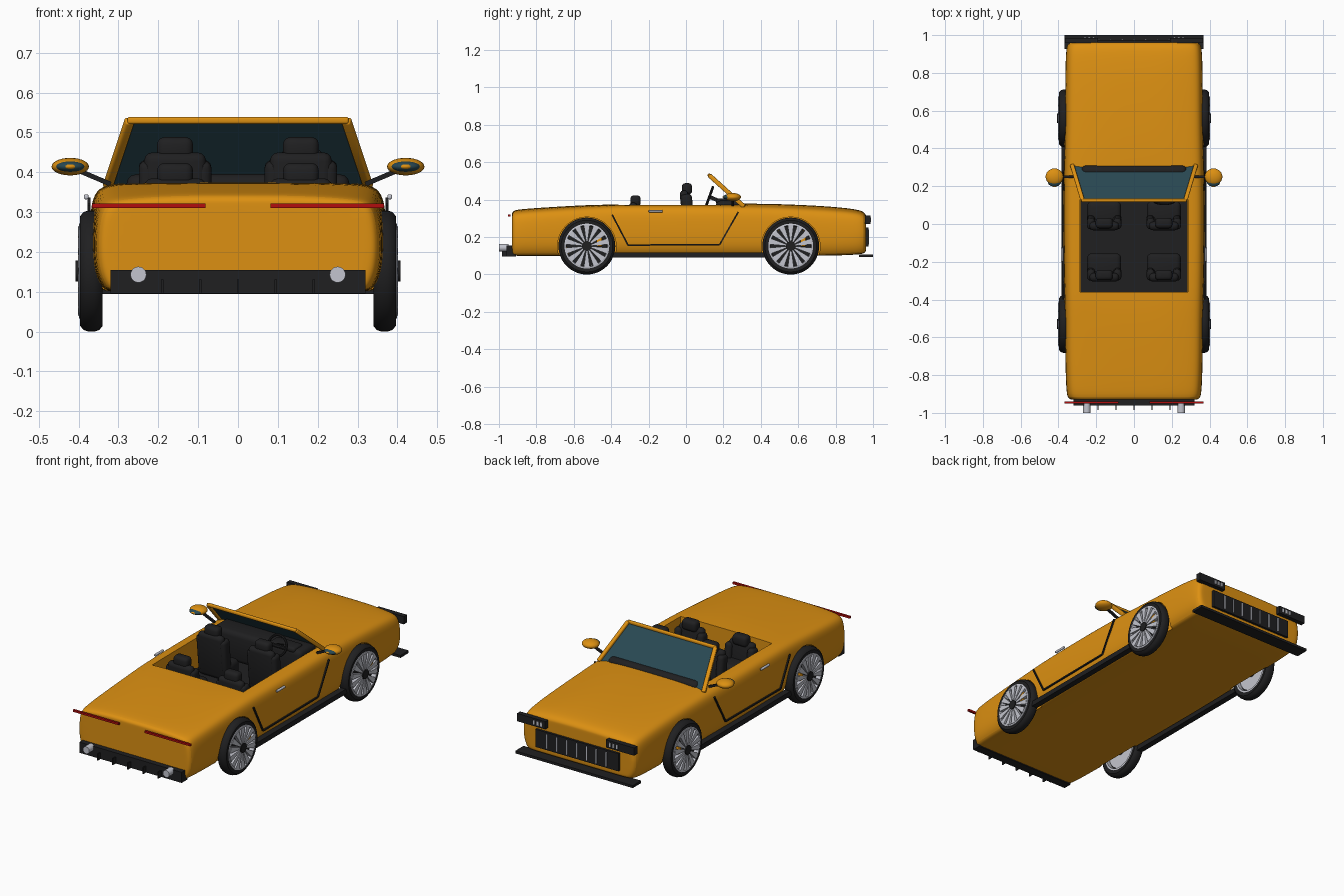
import bpy, bmesh, math
from mathutils import Vector, Matrix

if "Cube" in bpy.data.objects:
    bpy.data.objects.remove(bpy.data.objects["Cube"])


def material(name, rgb):
    m = bpy.data.materials.new(name)
    m.diffuse_color = (*rgb, 1)
    m.use_nodes = True
    m.node_tree.nodes["Principled BSDF"].inputs["Base Color"].default_value = m.diffuse_color
    return m


AMBER = material("amber_paint", (0.72, 0.28, 0.006))
BLACK = material("black_trim", (0.014, 0.014, 0.015))
SILVER = material("silver_metal", (0.55, 0.56, 0.62))
RED = material("red_lamp", (0.45, 0.004, 0.004))
GLASS = material("dark_glass", (0.022, 0.065, 0.085))


def finish(name, bm, mat, smooth=True):
    bmesh.ops.recalc_face_normals(bm, faces=bm.faces)
    me = bpy.data.meshes.new(name)
    bm.to_mesh(me)
    bm.free()
    ob = bpy.data.objects.new(name, me)
    bpy.context.collection.objects.link(ob)
    me.materials.append(mat)
    bpy.ops.object.select_all(action='DESELECT')
    ob.select_set(True)
    bpy.context.view_layer.objects.active = ob
    if smooth:
        bpy.ops.object.shade_smooth_by_angle(angle=math.radians(40))
    return ob


def box(name, c, s, mat, bevel=0.0, rot=None):
    bm = bmesh.new()
    bmesh.ops.create_cube(bm, size=1)
    bmesh.ops.scale(bm, vec=s, verts=bm.verts)
    if bevel:
        bmesh.ops.bevel(bm, geom=bm.edges[:], offset=bevel, segments=3, profile=0.5, affect='EDGES')
    if rot:
        bmesh.ops.transform(bm, matrix=rot, verts=bm.verts)
    bmesh.ops.translate(bm, vec=c, verts=bm.verts)
    return finish(name, bm, mat, bool(bevel))


def bar(name, p, q, w, t, mat, bevel=0.0):
    p, q = Vector(p), Vector(q)
    rot = (q - p).to_track_quat('Z', 'X').to_matrix().to_4x4()
    return box(name, (p + q) / 2, (w, t, (q - p).length), mat, bevel, rot)


def cylinder(name, c, r, depth, axis, mat, seg=32):
    bm = bmesh.new()
    bmesh.ops.create_cone(bm, cap_ends=True, segments=seg, radius1=r, radius2=r, depth=depth)
    rot = Matrix.Rotation(math.pi / 2, 4, 'Y' if axis == 'X' else 'X')
    bmesh.ops.transform(bm, matrix=Matrix.Translation(c) @ rot, verts=bm.verts)
    return finish(name, bm, mat)


def ellipsoid(name, c, s, mat):
    bm = bmesh.new()
    bmesh.ops.create_uvsphere(bm, u_segments=24, v_segments=14, radius=1)
    bmesh.ops.scale(bm, vec=s, verts=bm.verts)
    bmesh.ops.translate(bm, vec=c, verts=bm.verts)
    return finish(name, bm, mat)


def lathe(name, profile, c, side, mat, seg=48):
    """Closed (radius, x) profile turned about the x axis."""
    bm = bmesh.new()
    rings = []
    for i in range(seg):
        a = 2 * math.pi * i / seg
        rings.append([bm.verts.new((c[0] + side * x, c[1] + r * math.cos(a), c[2] + r * math.sin(a)))
                      for r, x in profile])
    n = len(profile)
    for i in range(seg):
        A, B = rings[i], rings[(i + 1) % seg]
        for j in range(n):
            bm.faces.new((A[j], A[(j + 1) % n], B[(j + 1) % n], B[j]))
    return finish(name, bm, mat)


# Body shell: stations of (y, half width, shoulder z, crown z, bottom z)
stations = [(-0.93, .335, .318, .328, .105), (-0.922, .352, .33, .343, .10), (-0.88, .36, .338, .35, .10),
            (-0.7, .365, .35, .362, .10), (-0.5, .366, .362, .373, .10), (-0.36, .37, .37, .374, .10),
            (0.0, .375, .37, .373, .10), (0.3, .372, .368, .38, .10), (0.5, .366, .362, .377, .10),
            (0.75, .365, .35, .366, .10), (0.91, .362, .336, .35, .105), (0.952, .354, .322, .335, .112),
            (0.962, .335, .305, .318, .125)]


def section(w, zs, zc, zb):
    half = [(0.5 * w, zb), (0.88 * w, zb), (0.93 * w, zb + .006), (0.985 * w, zb + .045), (w, zb + .10),
            (0.995 * w, zs - .08), (0.975 * w, zs - .03), (0.92 * w, zs - .005), (0.8 * w, zs + .004), (0.45 * w, zc)]
    return [(0, zb)] + half + [(0, zc)] + [(-x, z) for x, z in reversed(half)]


bm = bmesh.new()
rings = [[bm.verts.new((x, y, z)) for x, z in section(w, zs, zc, zb)] for y, w, zs, zc, zb in stations]
n = len(rings[0])
for A, B in zip(rings, rings[1:]):
    for j in range(n):
        bm.faces.new((A[j], A[(j + 1) % n], B[(j + 1) % n], B[j]))
for end in (rings[0], rings[-1]):
    mid = [bm.verts.new((v.co.x * 0.93, v.co.y, 0.22 + (v.co.z - 0.22) * 0.93)) for v in end]
    for j in range(n):
        bm.faces.new((end[j], end[(j + 1) % n], mid[(j + 1) % n], mid[j]))
    bm.faces.new(mid)
body = finish("body", bm, AMBER)
sub = body.modifiers.new("smooth", 'SUBSURF')
sub.levels = sub.render_levels = 2

# Cockpit opening and wheel arches
cutters = [box("cockpit_cutter", (0, -0.03, 0.44), (0.57, 0.66, 0.56), AMBER)]
for s in (-1, 1):
    for y in (-0.53, 0.56):
        cutters.append(cylinder("arch_cutter", (s * 0.41, y, 0.15), 0.157, 0.17, 'X', AMBER, 48))
for c in cutters:
    m = body.modifiers.new("cut", 'BOOLEAN')
    m.operation, m.object, m.solver = 'DIFFERENCE', c, 'EXACT'
bpy.ops.object.select_all(action='DESELECT')
body.select_set(True)
bpy.context.view_layer.objects.active = body
for m in [m.name for m in body.modifiers]:
    bpy.ops.object.modifier_apply(modifier=m)
for c in cutters:
    bpy.data.objects.remove(c)
bpy.ops.object.shade_smooth_by_angle(angle=math.radians(40))

# Cabin floor, dashboard and steering wheel
box("cabin_floor", (0, -0.03, 0.18), (0.568, 0.658, 0.04), BLACK)
box("dashboard", (0, 0.235, 0.31), (0.56, 0.15, 0.17), BLACK, 0.025)
box("instrument_hood", (0.16, 0.2, 0.39), (0.16, 0.08, 0.03), BLACK, 0.012)
bpy.ops.mesh.primitive_torus_add(major_radius=0.055, minor_radius=0.007, major_segments=32, minor_segments=8,
                                 location=(0.16, 0.125, 0.415), rotation=(math.radians(70), 0, 0))
wheel = bpy.context.object
wheel.name = "steering_wheel"
wheel.data.materials.append(BLACK)
bpy.ops.object.shade_smooth_by_angle()
bar("steering_column", (0.16, 0.125, 0.415), (0.16, 0.21, 0.38), 0.02, 0.02, BLACK)
bar("steering_spoke", (0.108, 0.125, 0.415), (0.212, 0.125, 0.415), 0.012, 0.012, BLACK)

# Seats
for s in (-1, 1):
    x = s * 0.158
    for row, y, top in (("front", 0.0, 0.45), ("rear", -0.275, 0.385)):
        lean = Matrix.Rotation(math.radians(6), 4, 'X')
        box(row + "_seat_cushion", (x, y + 0.055, 0.24), (0.18, 0.13, 0.09), BLACK, 0.025)
        box(row + "_seat_back", (x, y, (top + 0.2) / 2), (0.155, 0.045, top - 0.2), BLACK, 0.02, lean)
        for k in (-1, 1):
            box(row + "_seat_bolster", (x + k * 0.07, y + 0.012, (top + 0.18) / 2),
                (0.042, 0.06, top - 0.22), BLACK, 0.018, lean)
        box(row + "_headrest", (x, y + 0.005, top + 0.008), (0.09, 0.055, 0.06), BLACK, 0.018)

# Windscreen and its frame
corner = {(s, t): (s * (0.272 if t else 0.328), 0.125 if t else 0.312, 0.53 if t else 0.362)
          for s in (-1, 1) for t in (0, 1)}
bm = bmesh.new()
bm.faces.new([bm.verts.new(corner[k]) for k in ((-1, 0), (1, 0), (1, 1), (-1, 1))])
bmesh.ops.solidify(bm, geom=bm.faces[:], thickness=0.005)
finish("windscreen", bm, GLASS, False)
bar("windscreen_top_rail", (-0.278, 0.125, 0.53), (0.278, 0.125, 0.53), 0.018, 0.018, AMBER, 0.006)
for s in (-1, 1):
    bar("windscreen_pillar", corner[s, 0], corner[s, 1], 0.022, 0.022, AMBER, 0.005)

for s in (-1, 1):
    # Mirrors
    ellipsoid("mirror_shell", (s * 0.421, 0.25, 0.414), (0.047, 0.044, 0.022), AMBER)
    ellipsoid("mirror_glass", (s * 0.421, 0.225, 0.414), (0.036, 0.0275, 0.014), GLASS)
    ellipsoid("mirror_badge", (s * 0.421, 0.215, 0.414), (0.02, 0.02, 0.009), AMBER)
    bar("mirror_arm", (s * 0.32, 0.25, 0.37), (s * 0.395, 0.25, 0.402), 0.012, 0.012, BLACK)
    # Sills, door seams and handles
    box("side_sill", (s * 0.368, 0.01, 0.104), (0.034, 0.84, 0.028), BLACK)
    seam = [(-0.395, 0.32), (-0.31, 0.157), (0.18, 0.16), (0.28, 0.335)]
    for (y0, z0), (y1, z1) in zip(seam, seam[1:]):
        bar("door_seam", (s * 0.374, y0, z0), (s * 0.374, y1, z1), 0.008, 0.008, BLACK)
    box("door_handle", (s * 0.381, -0.162, 0.338), (0.012, 0.075, 0.012), SILVER, 0.004)
    # Lamps and exhausts
    box("tail_lamp", (s * 0.224, -0.945, 0.316), (0.286, 0.012, 0.011), RED)
    box("headlamp", (s * 0.278, 0.972, 0.293), (0.176, 0.028, 0.044), BLACK)
    for k in range(3):
        box("headlamp_led", (s * (0.215 + 0.022 * k), 0.987, 0.293), (0.011, 0.004, 0.022), SILVER)
    cylinder("exhaust", (s * 0.25, -0.975, 0.143), 0.02, 0.05, 'Y', SILVER, 20)

    # Wheels
    for y in (-0.53, 0.56):
        c = (s * 0.368, y, 0.152)
        lathe("tyre", [(.118, -.026), (.138, -.028), (.148, -.02), (.152, -.008), (.152, .008), (.148, .02),
                       (.138, .028), (.118, .026)], c, s, BLACK)
        lathe("rim", [(.120, -.026), (.120, .03), (.112, .032), (.108, .02), (.108, -.026)], c, s, SILVER)
        cylinder("brake_disc", (s * 0.362, y, 0.152), 0.1, 0.012, 'X', SILVER, 40)
        cylinder("wheel_back", (s * 0.371, y, 0.152), 0.108, 0.006, 'X', BLACK, 40)
        cylinder("hub", (s * 0.373, y, 0.152), 0.026, 0.07, 'X', BLACK, 24)
        box("brake_caliper", (s * 0.375, y + 0.066, 0.178), (0.046, 0.03, 0.055), AMBER, 0.006)
        bm = bmesh.new()
        for k in range(14):  # tapered spokes
            a = 2 * math.pi * (k + 0.5) / 14
            v = []
            for x in (0.014, 0.034):
                for r, h in ((0.022, -.004), (0.112, -.016), (0.112, .016), (0.022, .004)):
                    v.append(bm.verts.new((c[0] + s * x, c[1] + r * math.cos(a) - h * math.sin(a),
                                           c[2] + r * math.sin(a) + h * math.cos(a))))
            bm.faces.new(v[:4])
            bm.faces.new(v[4:])
            for j in range(4):
                i = (j + 1) % 4
                bm.faces.new((v[j], v[i], v[4 + i], v[4 + j]))
        finish("spokes", bm, SILVER, False)

# Rear diffuser with fins
box("rear_diffuser", (0, -0.935, 0.125), (0.64, 0.05, 0.06), BLACK)
for k in range(-2, 3):
    box("diffuser_fin", (k * 0.095, -0.965, 0.113), (0.006, 0.04, 0.036), BLACK)

# Front splitter and grille
box("front_splitter", (0, 0.963, 0.101), (0.735, 0.074, 0.014), BLACK)
box("grille", (0, 0.962, 0.2), (0.52, 0.026, 0.1), BLACK)
for k in range(-3, 4):
    box("grille_bar", (k * 0.062, 0.976, 0.2), (0.006, 0.006, 0.08), SILVER)
